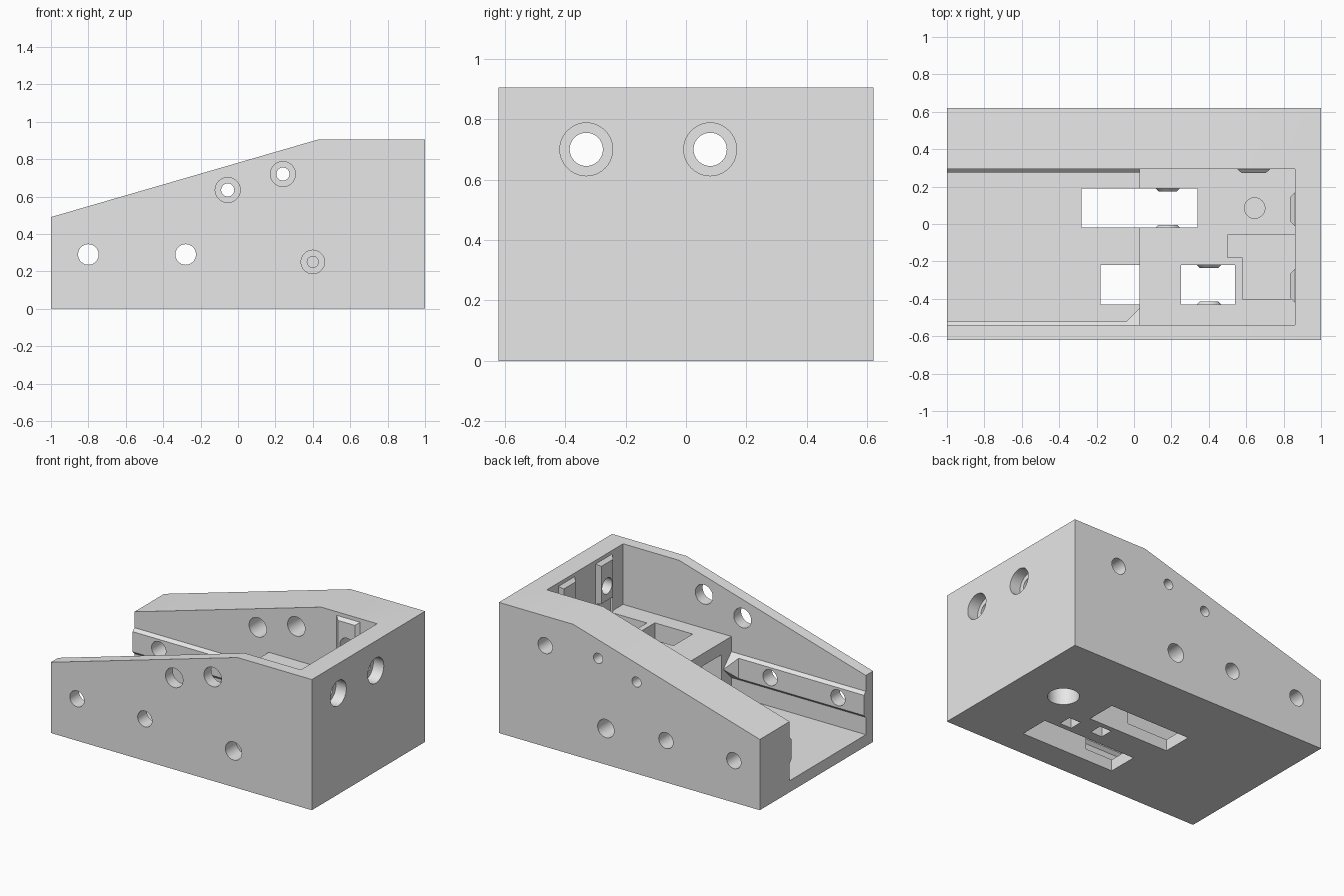
import bpy
import math
from mathutils import Vector

cube = bpy.data.objects.get("Cube")
if cube:
    bpy.data.objects.remove(cube, do_unlink=True)

grey = bpy.data.materials.new("plain grey")
grey.use_nodes = True
grey.diffuse_color = (0.8, 0.8, 0.8, 1)
grey.node_tree.nodes["Principled BSDF"].inputs["Base Color"].default_value = grey.diffuse_color


def loft(name, start, end):
    """Closed solid between two matching loops."""
    n = len(start)
    faces = [list(range(n)), list(range(n, 2 * n))]
    faces += [[i, (i + 1) % n, n + (i + 1) % n, n + i] for i in range(n)]
    # orient outward by comparing the loop normal with the direction of travel
    s = [Vector(p) for p in start]
    normal = sum((s[i].cross(s[(i + 1) % n]) for i in range(n)), Vector())
    travel = Vector(end[0]) - s[0]
    if normal.dot(travel) > 0:
        faces[0].reverse()
    else:
        faces = [f if k == 0 else f[::-1] for k, f in enumerate(faces)]
        faces[1].reverse()
        faces[1].reverse()
    mesh = bpy.data.meshes.new(name)
    mesh.from_pydata(list(start) + list(end), [], faces)
    mesh.materials.append(grey)
    obj = bpy.data.objects.new(name, mesh)
    bpy.context.collection.objects.link(obj)
    return obj


def place(axis, u, v, w):
    return {"x": (w, u, v), "y": (u, w, v), "z": (u, v, w)}[axis]


def prism(name, axis, pts, a, b):
    return loft(name, [place(axis, u, v, a) for u, v in pts],
                [place(axis, u, v, b) for u, v in pts])


def box(name, x0, x1, y0, y1, z0, z1):
    return prism(name, "z", [(x0, y0), (x1, y0), (x1, y1), (x0, y1)], z0, z1)


def circle(axis, u, v, r, w, n=40):
    return [place(axis, u + r * math.cos(2 * math.pi * i / n),
                  v + r * math.sin(2 * math.pi * i / n), w) for i in range(n)]


def cone(name, axis, u, v, a, b, r0, r1=None):
    return loft(name, circle(axis, u, v, r0, a), circle(axis, u, v, r1 or r0, b))


def combine(target, tool, operation):
    """Apply one boolean and discard the tool."""
    mod = target.modifiers.new("boolean", "BOOLEAN")
    mod.operation, mod.object, mod.solver = operation, tool, "EXACT"
    result = bpy.data.meshes.new_from_object(
        target.evaluated_get(bpy.context.evaluated_depsgraph_get()))
    target.modifiers.clear()
    target.data = result
    bpy.data.objects.remove(tool, do_unlink=True)


def cut(tool):
    combine(body, tool, "DIFFERENCE")


def add(tool):
    combine(body, tool, "UNION")


# Wedge-shaped housing with stepped cavity open at one end
body = prism("housing", "y", [(-1, 0), (1, 0), (1, .905), (.43, .905), (-1, .49)], -.62, .62)
cut(prism("cavity", "y", [(-1.2, .08), (.03, .08), (.03, .485), (.86, .485),
                          (.86, 1.2), (-1.2, 1.2)], -.54, .295))

# Bevelled rails along both side walls, the front one flaring at the step
rail = prism("front_rail", "x", [(-.58, .2), (-.54, .2), (-.45, .29), (-.54, .38), (-.58, .38)], -1, .03)
combine(rail, prism("rail_trim", "z", [(-1.2, -.52), (-.04, -.52), (.06, -.42), (.06, -.3), (-1.2, -.3)],
                    .1, .5), "DIFFERENCE")
add(rail)
add(prism("back_rail", "x", [(.34, .2), (.295, .2), (.275, .22), (.275, .36), (.295, .38), (.34, .38)], -1, .03))


# Upright bevelled ribs around the upper holes
def rib(axis, centre, wall, tip):
    def loop(half, top, w):
        return [place(axis, centre + s * half, z, w)
                for s, z in ((-1, .45), (1, .45), (1, top), (-1, top))]
    back = wall + (wall - tip)
    add(loft("rib", loop(.115, .9, back), loop(.065, .86, tip)))


rib("y", .64, .295, .273)
for y in (-.33, .08):
    rib("x", y, .86, .835)

# Lever slots through the floor and raised deck
cut(box("back_slot", -.28, .34, -.02, .19, -.1, .7))
cut(box("front_slot_deck", .25, .54, -.43, -.22, -.1, .7))
cut(box("front_slot_under", -.18, .3, -.43, -.22, -.1, .4))

# Conical bosses inside the slots
for x, y, d in ((.18, .19, -1), (.18, -.02, 1), (.4, -.22, -1), (.4, -.43, 1)):
    add(cone("boss", "y", x, .25, y - d * .02, y + d * .015, .085, .05))

# L-shaped recess in the deck
cut(prism("deck_recess", "z", [(.5, -.06), (.86, -.06), (.86, -.4), (.58, -.4), (.58, -.18), (.5, -.18)],
          .25, .6))

# Nut pockets and round sockets
cut(box("front_nut_pocket", .355, .445, -.185, -.095, -.1, .3))
cut(box("back_nut_pocket", .14, .23, -.145, -.055, -.1, .3))
cut(cone("bottom_socket", "z", .645, .085, -.1, .3, .1))
cut(cone("deck_socket", "z", .645, .085, .4, .6, .055))

# Axle bores
cut(cone("front_axle_head", "y", .4, .25, -.8, -.5, .063))
cut(cone("front_axle_bore", "y", .4, .25, -.52, -.13, .03))
cut(cone("back_axle_head", "y", .18, .25, .4, .8, .063))
cut(cone("back_axle_bore", "y", .18, .25, -.1, .42, .03))

# Cross holes through both side walls
for x in (-.8, -.28):
    cut(cone("lower_hole", "y", x, .29, -.8, .8, .055))
for x, z in ((-.055, .635), (.24, .72)):
    cut(cone("upper_hole", "y", x, z, -.8, .5, .067))
    cut(cone("upper_bore", "y", x, z, .48, .8, .035))

# Cable holes in the back and end walls
cut(cone("back_hole", "y", .645, .7, .2, .8, .055))
for y in (-.33, .08):
    cut(cone("end_hole", "x", y, .7, .7, 1.2, .055))
    cut(cone("end_counterbore", "x", y, .7, .92, 1.2, .0875))

bpy.ops.object.select_all(action="DESELECT")
body.select_set(True)
bpy.context.view_layer.objects.active = body
bpy.ops.object.shade_smooth_by_angle(angle=math.radians(25))
